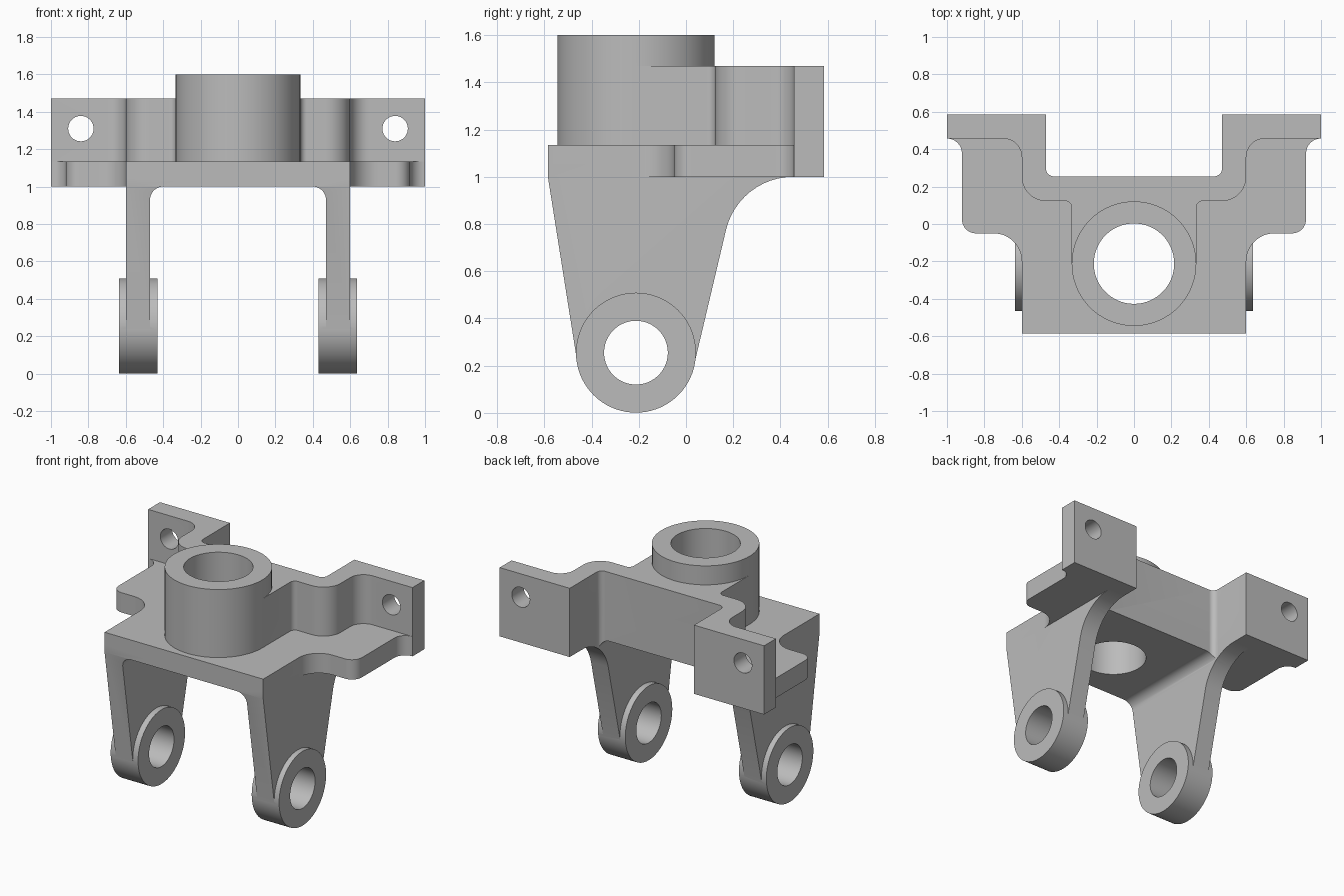
import bpy, bmesh, math
from mathutils import Vector, Matrix

cube = bpy.data.objects.get("Cube")
if cube:
    bpy.data.objects.remove(cube, do_unlink=True)

grey = bpy.data.materials.new("machined grey")
grey.use_nodes = True
COLOUR = (0.5, 0.5, 0.5, 1)
grey.diffuse_color = COLOUR
grey.node_tree.nodes["Principled BSDF"].inputs["Base Color"].default_value = COLOUR

# Maps profile (u, v) plus extrusion depth onto the world axes
AXES = {
    "z": lambda u, v, d: (u, v, d),
    "x": lambda u, v, d: (d, u, v),
    "y": lambda u, v, d: (u, d, v),
}


def rounded(corners, steps=12):
    """Turn (u, v, radius) corners into a filleted outline."""
    out = []
    for i, (u, v, r) in enumerate(corners):
        p = Vector((u, v))
        if r == 0:
            out.append(p)
            continue
        a = (Vector(corners[i - 1][:2]) - p).normalized()
        b = (Vector(corners[(i + 1) % len(corners)][:2]) - p).normalized()
        half = a.angle(b) / 2
        centre = p + (a + b).normalized() * r / math.sin(half)
        start = p + a * r / math.tan(half) - centre
        end = p + b * r / math.tan(half) - centre
        sweep = math.atan2(start.cross(end), start.dot(end))
        for k in range(steps + 1):
            out.append(centre + Matrix.Rotation(sweep * k / steps, 2) @ start)
    return out


def mirrored(half):
    return half + [(-u, v, r) for u, v, r in reversed(half)]


def circle(u, v, r, n=72):
    return [Vector((u + r * math.cos(math.tau * i / n), v + r * math.sin(math.tau * i / n)))
            for i in range(n)]


def prism(name, outline, axis, low, high):
    bm = bmesh.new()
    place = AXES[axis]
    rings = [[bm.verts.new(place(p.x, p.y, d)) for p in outline] for d in (low, high)]
    bm.faces.new(rings[0])
    bm.faces.new(rings[1])
    n = len(outline)
    for i in range(n):
        j = (i + 1) % n
        bm.faces.new((rings[0][i], rings[0][j], rings[1][j], rings[1][i]))
    bmesh.ops.recalc_face_normals(bm, faces=bm.faces)
    mesh = bpy.data.meshes.new(name)
    bm.to_mesh(mesh)
    bm.free()
    mesh.materials.append(grey)
    obj = bpy.data.objects.new(name, mesh)
    bpy.context.collection.objects.link(obj)
    return obj


def combine(target, tool, operation):
    """Apply one boolean and discard the tool."""
    mod = target.modifiers.new("boolean", "BOOLEAN")
    mod.object, mod.operation, mod.solver = tool, operation, "EXACT"
    bpy.context.view_layer.objects.active = target
    bpy.ops.object.modifier_apply(modifier=mod.name)
    bpy.data.objects.remove(tool, do_unlink=True)


HUB_Y = -0.212
EYE_Z = 0.255
FRONT, BACK = -0.585, 0.585

# Base plate with stepped, filleted sides
bracket = prism("bracket_body", rounded(mirrored([
    (0.6, FRONT, 0), (0.6, -0.05, 0.15), (0.92, -0.05, 0.075),
    (0.92, 0.457, 0.08), (1, 0.457, 0), (1, BACK, 0)])), "z", 1.0, 1.135)

# Tall rear wall that runs from the hub out to the mounting ears
combine(bracket, prism("rear_wall", rounded(mirrored([
    (0.333, HUB_Y, 0), (0.333, 0.123, 0.035), (0.6, 0.123, 0.13),
    (0.6, 0.457, 0.1), (1, 0.457, 0), (1, BACK, 0)])), "z", 1.0, 1.47), "UNION")

# Upright hub
combine(bracket, prism("hub", circle(0, HUB_Y, 0.333), "z", 1.02, 1.6), "UNION")

# Tapered legs, made as one block and then opened by a rounded tunnel
combine(bracket, prism("legs", rounded([
    (FRONT, 1.05, 0), (FRONT, 1.0, 0), (-0.461, 0.217, 0), (HUB_Y, EYE_Z, 0),
    (0.033, 0.197, 0), (0.2225, 1.0, 0.293), (0.457, 1.0, 0), (0.457, 1.05, 0)]),
    "x", -0.6, 0.6), "UNION")
combine(bracket, prism("tunnel", rounded(mirrored([
    (0.47, -0.5, 0), (0.47, 1.0, 0.07)])), "y", -1, 1), "DIFFERENCE")

# Notch between the ears
combine(bracket, prism("notch", rounded(mirrored([
    (0.47, 1, 0), (0.47, 0.255, 0.04)])), "z", -1, 2), "DIFFERENCE")

# Leg eyes
for side in (-1, 1):
    low, high = sorted((side * 0.43, side * 0.637))
    combine(bracket, prism("leg_eye", circle(HUB_Y, EYE_Z, 0.254), "x", low, high), "UNION")

# Bores through the hub, the eyes and the ears
combine(bracket, prism("hub_bore", circle(0, HUB_Y, 0.215), "z", 0.8, 2), "DIFFERENCE")
combine(bracket, prism("eye_bore", circle(HUB_Y, EYE_Z, 0.135), "x", -1, 1), "DIFFERENCE")
for side in (-1, 1):
    combine(bracket, prism("ear_bore", circle(side * 0.84, 1.31, 0.068, 40), "y", 0.3, 1),
            "DIFFERENCE")

# Smooth fillets and bores, crisp edges
bpy.ops.object.select_all(action="DESELECT")
bracket.select_set(True)
bpy.context.view_layer.objects.active = bracket
bpy.ops.object.shade_smooth_by_angle(angle=math.radians(25))
